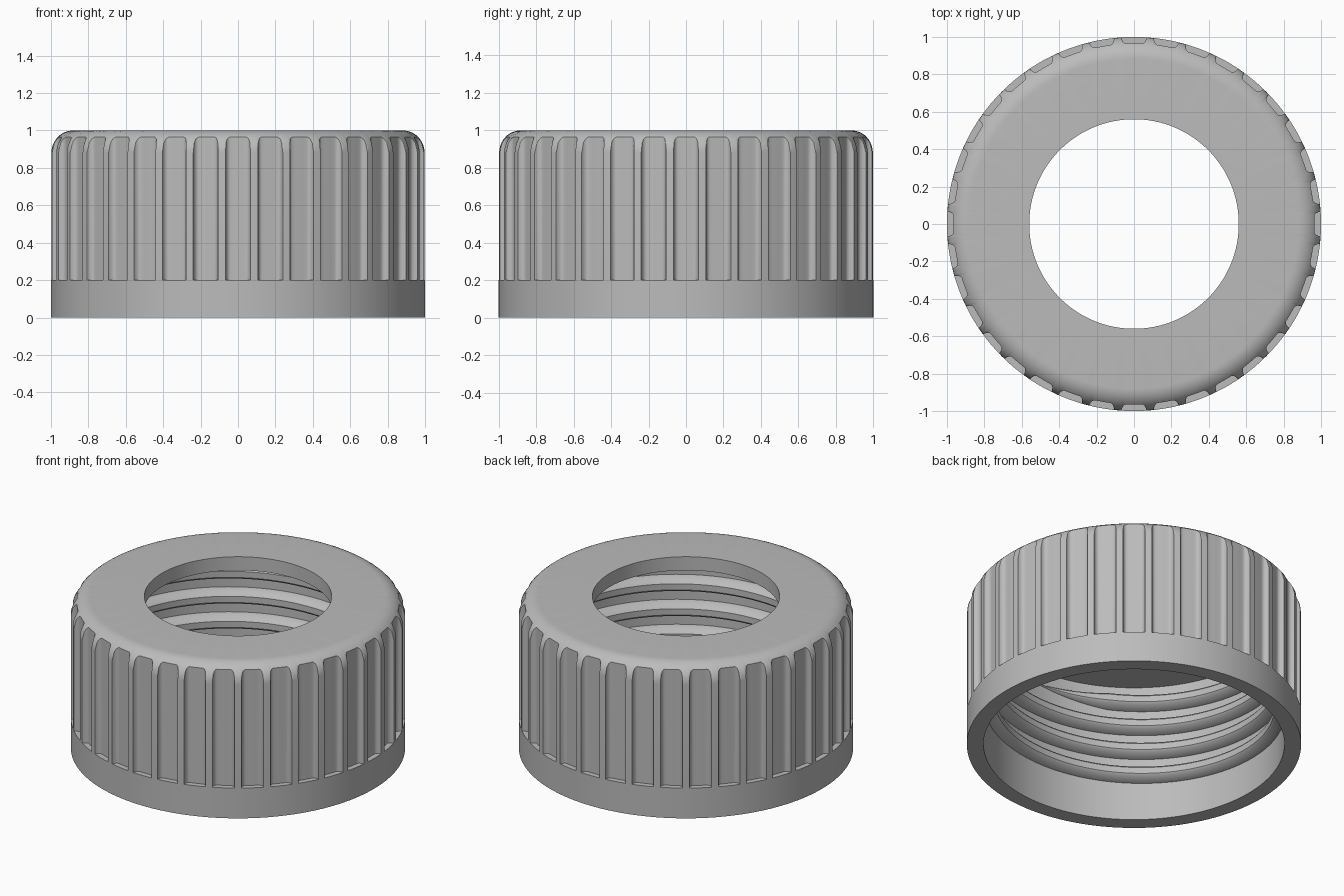
import bpy, bmesh
from math import sin, cos, acos, pi, radians, tau

cube = bpy.data.objects.get("Cube")
if cube:
    bpy.data.objects.remove(cube, do_unlink=True)

grey = bpy.data.materials.new("grey plastic")
grey.use_nodes = True
grey.diffuse_color = (0.5, 0.5, 0.5, 1)
grey.node_tree.nodes["Principled BSDF"].inputs["Base Color"].default_value = (0.5, 0.5, 0.5, 1)

RIBS = 36
FILLET = 0.12
BORE = 0.9


def polar(r, a, z):
    return (r * cos(a), r * sin(a), z)


def skin(name, rows, closed):
    """Join equal-length closed sections into a surface."""
    bm = bmesh.new()
    grid = [[bm.verts.new(p) for p in row] for row in rows]
    n = len(rows[0])
    pairs = list(zip(grid, grid[1:]))
    if closed:
        pairs.append((grid[-1], grid[0]))
    for a, b in pairs:
        for i in range(n):
            j = (i + 1) % n
            bm.faces.new((a[i], b[i], b[j], a[j]))
    if not closed:
        bm.faces.new(grid[0])
        bm.faces.new(grid[-1])
    bmesh.ops.remove_doubles(bm, verts=bm.verts, dist=0.0005)
    bmesh.ops.recalc_face_normals(bm, faces=bm.faces)
    mesh = bpy.data.meshes.new(name)
    bm.to_mesh(mesh)
    bm.free()
    mesh.materials.append(grey)
    obj = bpy.data.objects.new(name, mesh)
    bpy.context.collection.objects.link(obj)
    bpy.ops.object.select_all(action='DESELECT')
    obj.select_set(True)
    bpy.context.view_layer.objects.active = obj
    bpy.ops.object.shade_smooth_by_angle(angle=radians(32))
    return obj


def cap_section(a, r):
    """Closed wall section whose grip has radius r at angle a."""
    pts = [(0.56, 0.91), (BORE, 0.91), (BORE, 0), (1, 0), (1, 0.2), (r, 0.2)]
    start = acos(min(1, (r - 1 + FILLET) / FILLET))
    for k in range(10):
        t = start + (pi / 2 - start) * k / 9
        pts.append((1 - FILLET + FILLET * cos(t), 1 - FILLET + FILLET * sin(t)))
    pts.append((0.56, 1))
    return [polar(pr, a, z) for pr, z in pts]


# Fluted cap: half a groove as (degrees from centre, radius), mirrored
half = [(1.2, 0.965), (2.4, 0.965), (2.9, 0.967), (3.4, 0.975),
        (3.7, 0.987), (3.85, 1), (4.4, 1)]
groove = [(-d, r) for d, r in reversed(half)] + [(0, 0.965)] + half + [(5, 1)]
sections = []
for i in range(RIBS):
    for d, r in groove:
        sections.append(cap_section(tau * i / RIBS + radians(d), r))
skin("fluted_cap", sections, True)

# Internal screw thread, tapering into the wall at both ends
PITCH, TURNS, STEPS = 0.165, 3.75, 96
count = int(TURNS * STEPS)
thread = []
for i in range(count + 1):
    a = tau * i / STEPS
    z = 0.2 + PITCH * i / STEPS
    f = max(0.05, min(1, i / 8, (count - i) / 8))
    tooth = [(0.01, -0.055), (0, -0.055), (-0.05, -0.032), (-0.06, -0.02),
             (-0.06, 0.02), (-0.05, 0.032), (0, 0.055), (0.01, 0.055)]
    thread.append([polar(BORE + (dr * f if dr < 0 else dr), a, z + dz * f) for dr, dz in tooth])
skin("screw_thread", thread, False)
